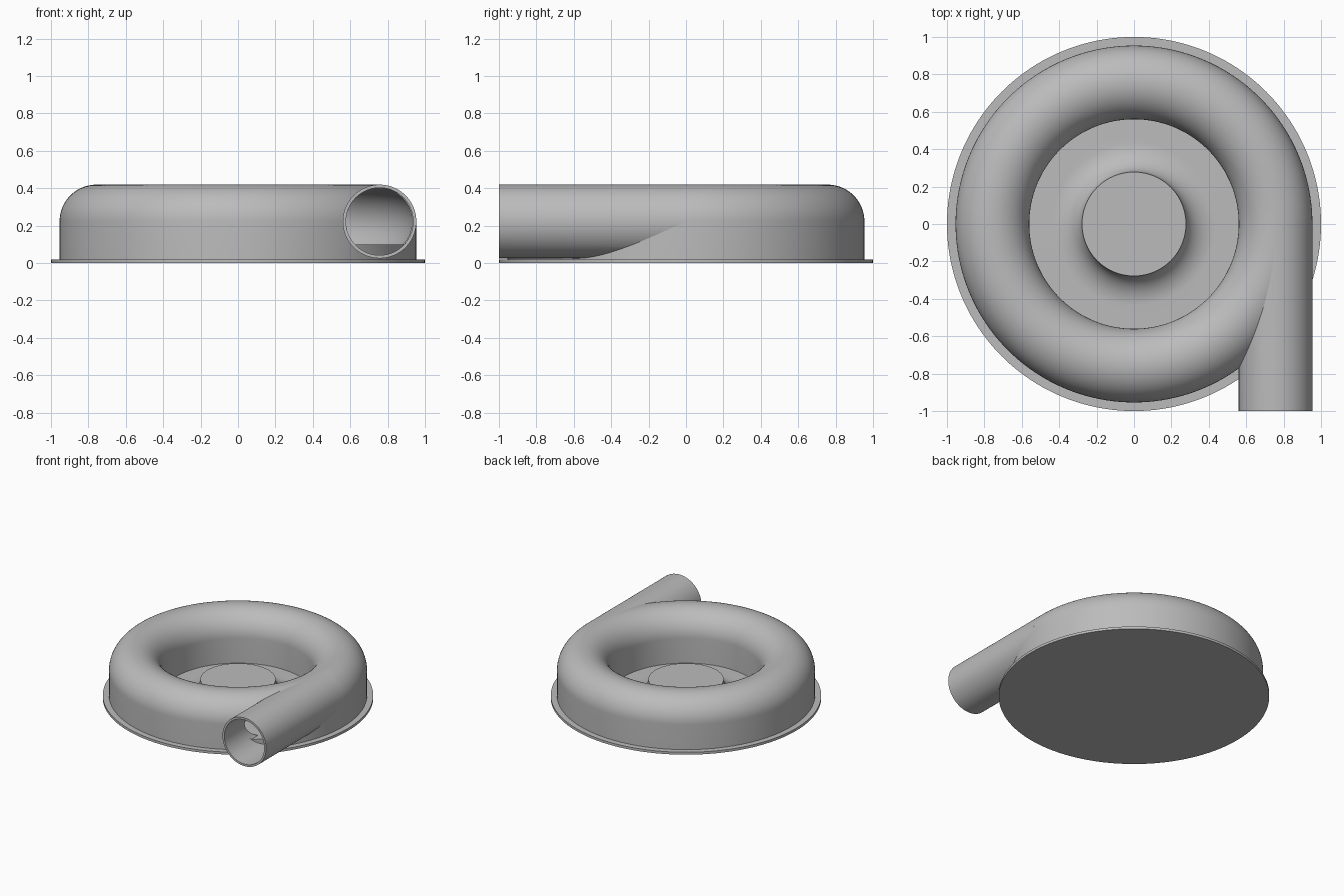
import bpy
import bmesh
from math import sin, cos, pi, radians, asin

cube = bpy.data.objects.get("Cube")
if cube:
    bpy.data.objects.remove(cube, do_unlink=True)

TUBE_X, TUBE_Z = 0.757, 0.222    # tube centre line: ring radius and height
OUTER, INNER = 0.197, 0.18       # tube radii
LEDGE = 0.10                     # channel floor height
PLATE = 0.02                     # flange thickness
SEGMENTS = 160

grey = bpy.data.materials.new("plain grey")
grey.use_nodes = True
grey.diffuse_color = (0.5, 0.5, 0.5, 1)
grey.node_tree.nodes["Principled BSDF"].inputs["Base Color"].default_value = (0.5, 0.5, 0.5, 1)


def finish(name, bm):
    bmesh.ops.remove_doubles(bm, verts=bm.verts, dist=1e-5)
    bmesh.ops.recalc_face_normals(bm, faces=bm.faces)
    mesh = bpy.data.meshes.new(name)
    bm.to_mesh(mesh)
    bm.free()
    mesh.materials.append(grey)
    obj = bpy.data.objects.new(name, mesh)
    bpy.context.collection.objects.link(obj)
    return obj


def arc(cx, cz, rx, rz, start, end, steps):
    angles = [start + (end - start) * i / steps for i in range(steps + 1)]
    return [(cx + rx * cos(a), cz + rz * sin(a)) for a in angles]


def lathe(name, profile, closed):
    """Spin an (r, z) profile around the z axis."""
    bm = bmesh.new()
    verts = [bm.verts.new((r, 0, z)) for r, z in profile]
    edges = [bm.edges.new(pair) for pair in zip(verts, verts[1:])]
    if closed:
        edges.append(bm.edges.new((verts[-1], verts[0])))
    bmesh.ops.spin(bm, geom=verts + edges, cent=(0, 0, 0), axis=(0, 0, 1),
                   angle=2 * pi, steps=SEGMENTS, use_merge=True)
    return finish(name, bm)


def prism(name, profile, y0, y1):
    """Extrude a closed (x, z) outline along y."""
    bm = bmesh.new()
    face = bm.faces.new([bm.verts.new((x, y0, z)) for x, z in profile])
    made = bmesh.ops.extrude_face_region(bm, geom=[face])["geom"]
    bmesh.ops.translate(bm, vec=(0, y1 - y0, 0),
                        verts=[v for v in made if isinstance(v, bmesh.types.BMVert)])
    return finish(name, bm)


def cut(obj, cutters):
    for cutter in cutters:
        mod = obj.modifiers.new("cut", "BOOLEAN")
        mod.operation = "DIFFERENCE"
        mod.solver = "EXACT"
        mod.object = cutter
    bpy.context.view_layer.update()
    result = obj.evaluated_get(bpy.context.evaluated_depsgraph_get())
    mesh = bpy.data.meshes.new_from_object(result)
    obj.modifiers.clear()
    obj.data = mesh


# Flange plate with the flared hub in its middle
hub = arc(0.278 + 0.16, 0.15, 0.16, 0.15 - PLATE, pi, 1.5 * pi, 16)
flange = lathe("flange_plate_and_hub",
               [(0, 0), (1, 0), (1, PLATE), (0.6, PLATE)] + hub[::-1] + [(0, 0.15)], False)

# Ring housing: straight walls under a half-round top
outline = ([(TUBE_X + OUTER, PLATE)] + arc(TUBE_X, TUBE_Z, OUTER, OUTER, 0, pi, 40)
           + [(TUBE_X - OUTER, PLATE)])
housing = lathe("ring_housing", outline, True)

# Outlet pipe, tangent to the ring
full = 2 * pi * (1 - 1 / 80)
pipe = prism("outlet_pipe", arc(TUBE_X, TUBE_Z, OUTER, OUTER, 0, full, 79), -1, -0.02)
bore = prism("bore_cutter", arc(TUBE_X, TUBE_Z, INNER, INNER, 0, full, 79), -1.1, 0.1)
cut(pipe, [housing, bore])

# Hollow channel with a flat floor, opened into the pipe
dip = asin((TUBE_Z - LEDGE) / INNER)
channel = arc(TUBE_X, TUBE_Z, INNER, INNER, -dip, pi + dip, 48)
ring_cutter = lathe("ring_cutter", channel, True)
mouth_cutter = prism("mouth_cutter", channel, -1.1, -0.1)
cut(housing, [ring_cutter, mouth_cutter])

for helper in (bore, ring_cutter, mouth_cutter):
    bpy.data.objects.remove(helper, do_unlink=True)

# Smooth curves, sharp corners
for obj in (flange, housing, pipe):
    bpy.ops.object.select_all(action="DESELECT")
    obj.select_set(True)
    bpy.context.view_layer.objects.active = obj
    bpy.ops.object.shade_smooth_by_angle(angle=radians(30))
